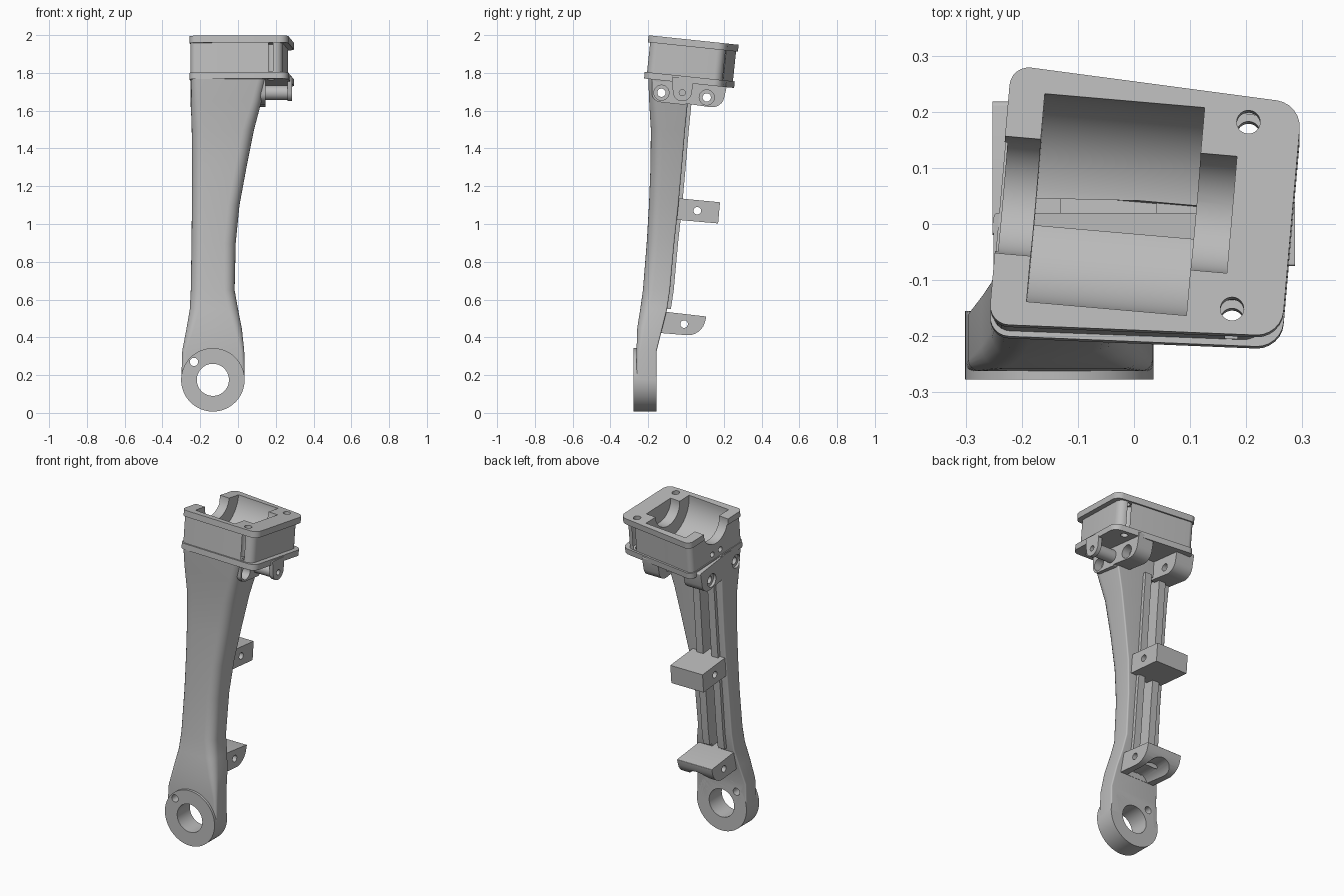
import bpy, bmesh, math
from mathutils import Matrix, Vector

if "Cube" in bpy.data.objects:
    bpy.data.objects.remove(bpy.data.objects["Cube"], do_unlink=True)

grey = bpy.data.materials.new("plain grey")
grey.use_nodes = True
grey.diffuse_color = (0.5, 0.5, 0.5, 1)
grey.node_tree.nodes["Principled BSDF"].inputs["Base Color"].default_value = (0.5, 0.5, 0.5, 1)


def loft(name, rings, matrix=Matrix()):
    """Skin a stack of equal-length point rings and cap both ends."""
    bm = bmesh.new()
    loops = [[bm.verts.new(matrix @ Vector(p)) for p in ring] for ring in rings]
    n = len(loops[0])
    for a, b in zip(loops, loops[1:]):
        for i in range(n):
            j = (i + 1) % n
            bm.faces.new((a[i], a[j], b[j], b[i]))
    bm.faces.new(loops[0][::-1])
    bm.faces.new(loops[-1])
    bmesh.ops.recalc_face_normals(bm, faces=bm.faces)
    mesh = bpy.data.meshes.new(name)
    bm.to_mesh(mesh)
    bm.free()
    mesh.materials.append(grey)
    obj = bpy.data.objects.new(name, mesh)
    bpy.context.collection.objects.link(obj)
    return obj


def prism(name, pts, axis, a, b, matrix=Matrix()):
    """Extrude a 2D profile along one axis from a to b."""
    place = {"x": lambda p, t: (t, p[0], p[1]),
             "y": lambda p, t: (p[0], t, p[1]),
             "z": lambda p, t: (p[0], p[1], t)}[axis]
    return loft(name, [[place(p, t) for p in pts] for t in (a, b)], matrix)


def circle(cx, cy, r, n=40):
    return [(cx + r * math.cos(2 * math.pi * i / n), cy + r * math.sin(2 * math.pi * i / n))
            for i in range(n)]


def rounded(corners, radii, n=6):
    """Polygon with each corner replaced by a curve."""
    out = []
    pts = [Vector(c) for c in corners]
    for i, p in enumerate(pts):
        a = p + (pts[i - 1] - p).normalized() * radii[i]
        b = p + (pts[(i + 1) % len(pts)] - p).normalized() * radii[i]
        # weighted conic stays close to a true arc
        for k in range(n + 1):
            t = k / n
            w = ((1 - t) ** 2, 1.41 * t * (1 - t), t * t)
            out.append(tuple((a * w[0] + p * w[1] + b * w[2]) / sum(w)))
    return out


def combine(obj, others, operation="DIFFERENCE"):
    """Apply booleans and remove the helpers."""
    for other in others:
        mod = obj.modifiers.new("cut", "BOOLEAN")
        mod.operation, mod.solver, mod.object = operation, "EXACT", other
    deps = bpy.context.evaluated_depsgraph_get()
    mesh = bpy.data.meshes.new_from_object(obj.evaluated_get(deps))
    obj.modifiers.clear()
    obj.data = mesh
    for other in others:
        bpy.data.objects.remove(other, do_unlink=True)
    return obj


def box_pts(x0, x1, y0, y1):
    return [(x0, y0), (x1, y0), (x1, y1), (x0, y1)]


# Tilted bearing housing
HEAD = (Matrix.Translation((0.02, 0.03, 1.975))
        @ Matrix.Rotation(math.radians(-6), 4, "X")
        @ Matrix.Rotation(math.radians(-5), 4, "Z"))


def plan(left, right, inset, r):
    c = [(left, inset - 0.233), (right, inset - 0.209), (right, 0.209 - inset), (left, 0.233 - inset)]
    return rounded(c, [r * 0.8, r, r, r * 0.8])


head = prism("bearing_housing", plan(-0.255, 0.232, 0.01, 0.04), "z", -0.215, -0.01, HEAD)
screws = [(0.17, 0.168), (0.17, -0.168)]
combine(head, [prism("scallop", circle(u, v, 0.036), "z", -0.19, -0.04, HEAD) for u, v in screws])
combine(head, [prism("flange", plan(-0.26, 0.262, 0, 0.045), "z", a, b, HEAD)
               for a, b in ((-0.037, 0), (-0.23, -0.195))], "UNION")
cutters = [prism("main_bore", circle(0, 0, 0.187, 64), "x", -0.196, 0.09, HEAD),
           prism("small_bore", circle(0, 0, 0.105, 48), "x", -0.32, 0.155, HEAD),
           prism("floor_slot", box_pts(-0.196, 0.09, -0.03, 0.03), "z", -0.21, -0.1, HEAD)]
cutters += [prism("screw_hole", circle(u, v, 0.021, 24), "z", -0.3, 0.1, HEAD) for u, v in screws]
cutters += [prism("pin_hole", circle(v, -0.16, 0.016, 20), "x", -0.3, -0.17, HEAD) for v in (-0.03, 0.04)]
combine(head, cutters)

# Lofted arm: height, left x, right x, front y, back y, front corner size
STATIONS = [(0.175, -0.3, 0.035, -0.262, -0.155, 0.01), (0.33, -0.295, 0.033, -0.262, -0.155, 0.02),
            (0.45, -0.272, 0.02, -0.258, -0.125, 0.04), (0.55, -0.255, 0, -0.242, -0.1, 0.05),
            (0.65, -0.25, -0.018, -0.228, -0.085, 0.055), (0.9, -0.246, -0.012, -0.208, -0.062, 0.06),
            (1.1, -0.244, 0.008, -0.196, -0.04, 0.06), (1.3, -0.243, 0.045, -0.188, -0.022, 0.06),
            (1.5, -0.245, 0.085, -0.186, -0.005, 0.06), (1.65, -0.25, 0.125, -0.195, 0.01, 0.05),
            (1.78, -0.25, 0.15, -0.2, 0.02, 0.04)]


def section(z, x0, x1, y0, y1, r):
    return [(x, y, z) for x, y in rounded(box_pts(x0, x1, y0, y1), [r, r, 0.008, 0.008])]


def back_strip(name, x0, x1, deep, out, first, last):
    """Bar that follows the back of the arm."""
    return loft(name, [[(x, y, s[0]) for x, y in box_pts(x0, x1, s[4] - deep, s[4] + out)]
                       for s in STATIONS[first:last]])


arm = loft("arm", [section(*s) for s in STATIONS])
rails = [back_strip("back_rail", x, x + 0.045, 0.02, 0.02, 3, 10) for x in (-0.205, -0.105)]
combine(arm, rails, "UNION")
combine(arm, [back_strip("channel", -0.16, -0.105, 0.06, 0.1, 2, 10)])

# Mounting ring at the foot
EYE = (-0.133, 0.175)
ring = prism("foot_ring", circle(*EYE, 0.168, 72), "y", -0.277, -0.155)


def foot_holes():
    return [prism("eye", circle(*EYE, 0.085, 56), "y", -0.5, 0.2),
            prism("peg_hole", circle(-0.233, 0.27, 0.022, 24), "y", -0.5, 0.2)]


combine(ring, foot_holes())
combine(arm, foot_holes())

# Clevis lobes below the housing
PINS = [(-0.13, 1.695), (0.11, 1.67)]
lobe_profile = rounded([(-0.02, 1.64), (0.19, 1.61), (0.22, 1.75), (-0.02, 1.78)], [0.01, 0.06, 0.01, 0.01])


def pin_cutters():
    cuts = [prism("pin", circle(*p, 0.022, 24), "x", -0.4, 0.4) for p in PINS]
    for p in PINS:
        cuts += [prism("counterbore", circle(*p, 0.04, 32), "x", a, b)
                 for a, b in ((-0.4, -0.235), (0.095, 0.4))]
    return cuts


for name, a, b in (("right_lobe", -0.252, -0.13), ("left_lobe", 0.04, 0.145)):
    combine(prism(name, lobe_profile, "x", a, b), pin_cutters())
side_pad = prism("side_pad", rounded([(-0.18, 1.65), (0, 1.63), (0, 1.77), (-0.18, 1.78)], [0.04, 0.01, 0.01, 0.01]),
                 "x", 0.04, 0.145)
combine(side_pad, pin_cutters())
combine(arm, pin_cutters())

# Side boss with a hanging end plate
BOSS = (-0.02, 1.695)
boss = prism("side_boss", circle(*BOSS, 0.038), "x", 0.1, 0.275)
plate = prism("boss_plate", rounded([(-0.066, 1.65), (0.026, 1.65), (0.04, 1.77), (-0.075, 1.78)],
                                    [0.045, 0.045, 0.005, 0.005]), "x", 0.262, 0.287)
for part in (boss, plate):
    combine(part, [prism("boss_hole", circle(*BOSS, 0.016, 24), "x", 0.15, 0.4)])

# Cable brackets on the back
middle = prism("middle_bracket", [(-0.08, 1.025), (0.17, 1.003), (0.18, 1.115), (-0.08, 1.14)], "x", -0.238, -0.02)
combine(middle, [prism("bracket_hole", circle(0.06, 1.07, 0.02, 24), "x", -0.4, 0.2)])
lower = prism("lower_bracket", rounded([(-0.16, 0.425), (0.08, 0.405), (0.108, 0.51), (-0.15, 0.54)],
                                       [0.005, 0.075, 0.005, 0.005]), "x", -0.25, -0.015)
combine(lower, [prism("bracket_hole", circle(-0.01, 0.47, 0.02, 24), "x", -0.4, 0.2),
                prism("scoop", circle(-0.133, 0.37, 0.09), "y", -0.13, 0.3)])

# Soft shading on the curved surfaces
for obj in bpy.context.collection.objects:
    if obj.type == "MESH":
        bpy.ops.object.select_all(action="DESELECT")
        obj.select_set(True)
        bpy.context.view_layer.objects.active = obj
        bpy.ops.object.shade_smooth_by_angle(angle=math.radians(30))
